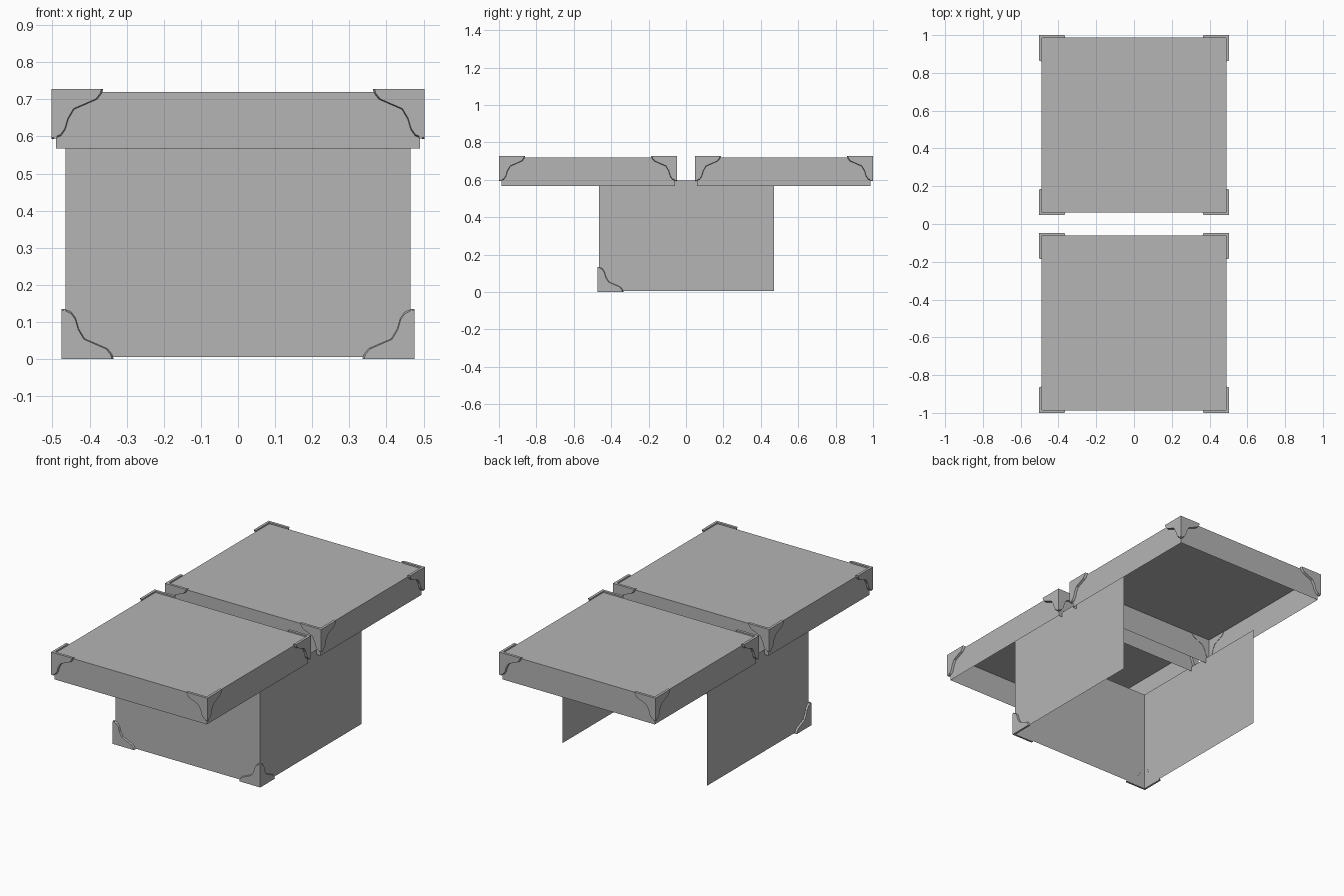
import bpy, bmesh
from mathutils import Vector

if "Cube" in bpy.data.objects:
    bpy.data.objects.remove(bpy.data.objects["Cube"], do_unlink=True)

GREY = 0.46
mat = bpy.data.materials.new("plain grey")
mat.use_nodes = True
mat.diffuse_color = (GREY, GREY, GREY, 1)
mat.node_tree.nodes["Principled BSDF"].inputs["Base Color"].default_value = (GREY, GREY, GREY, 1)


def finish(bm, name):
    mesh = bpy.data.meshes.new(name)
    bm.to_mesh(mesh)
    bm.free()
    mesh.materials.append(mat)
    obj = bpy.data.objects.new(name, mesh)
    bpy.context.collection.objects.link(obj)
    return obj


def open_box(name, lo, hi, missing):
    """Thin-sheet box without the faces whose normals are listed."""
    bm = bmesh.new()
    bmesh.ops.create_cube(bm, size=1)
    lo, hi = Vector(lo), Vector(hi)
    bm.normal_update()
    drop = [f for f in bm.faces if any(f.normal.dot(Vector(m)) > 0.9 for m in missing)]
    bmesh.ops.delete(bm, geom=drop, context='FACES')
    for v in bm.verts:
        v.co = Vector([(a + b) / 2 + c * (b - a) for a, b, c in zip(lo, hi, v.co)])
    return finish(bm, name)


# Ogee outline of a corner guard: (along the edge, away from the rim)
OGEE = [(0.14, 0), (0.136, 0.013), (0.124, 0.028), (0.09, 0.043), (0.062, 0.055),
        (0.046, 0.082), (0.038, 0.11), (0.026, 0.127), (0.01, 0.134), (0, 0.135)]
CHAMFER = 0.965


def corner_guard(name, corner, sx, sy, sz, thick):
    """Two ogee plates meeting at a corner; sx, sy, sz point inward."""
    bm = bmesh.new()
    corner = Vector(corner)
    outline = [(0, 0)] + OGEE
    along_x, along_y, up = Vector((sx, 0, 0)), Vector((0, sy, 0)), Vector((0, 0, sz))
    for run, depth in ((along_x, along_y), (along_y, along_x)):
        outer = [bm.verts.new(corner + (run * a + up * b) * CHAMFER) for a, b in outline]
        inner = [bm.verts.new(corner + run * a + up * b + depth * thick) for a, b in outline]
        bm.faces.new(outer)
        bm.faces.new(inner[::-1])
        n = len(outline)
        for i in range(n):
            j = (i + 1) % n
            bm.faces.new((outer[i], inner[i], inner[j], outer[j]))
    bmesh.ops.recalc_face_normals(bm, faces=bm.faces)
    return finish(bm, name)


# Body: front and two side walls, open at top, bottom and back
open_box("body_walls", (-0.465, -0.464, 0.006), (0.465, 0.47, 0.597),
         [(0, 0, 1), (0, 0, -1), (0, 1, 0)])
for side, s in (("left", 1), ("right", -1)):
    corner_guard("body_guard_" + side, (s * 0.475, -0.474, 0), -s, 1, 1, 0.011)

# Two lids, open underneath, each with four corner guards
for lid, y0, y1 in (("front", -1.0, -0.047), ("back", 0.047, 1.0)):
    m = 0.013
    open_box(lid + "_lid", (-0.49, y0 + m, 0.567), (0.49, y1 - m, 0.72), [(0, 0, -1)])
    for side, s in (("left", 1), ("right", -1)):
        for end, y, d in (("near", y0, 1), ("far", y1, -1)):
            corner_guard(f"{lid}_lid_guard_{side}_{end}", (s * 0.503, y, 0.728),
                         -s, d, -1, 0.015)
